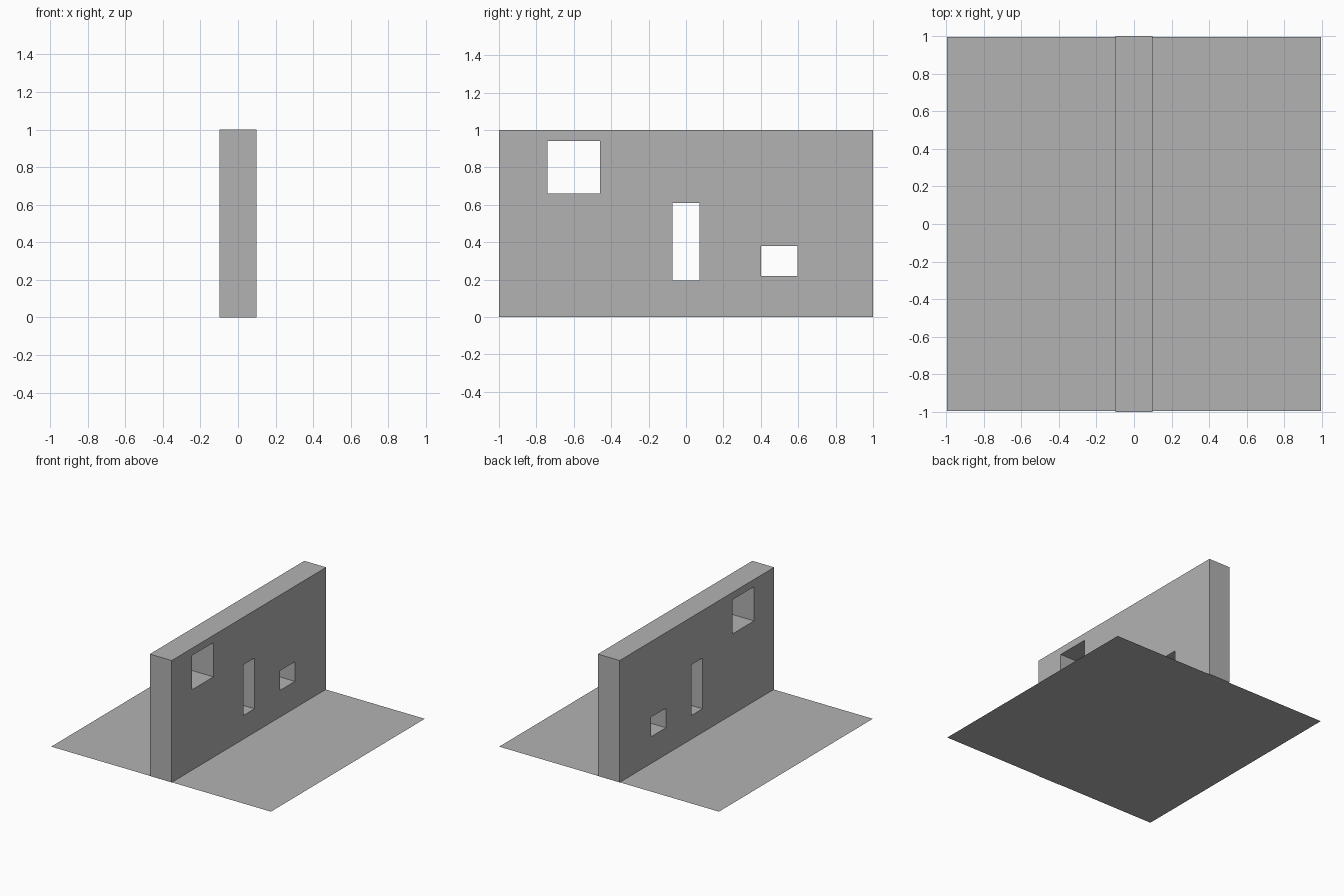
import bpy

if "Cube" in bpy.data.objects:
    bpy.data.objects.remove(bpy.data.objects["Cube"])

grey = bpy.data.materials.new("plain grey")
grey.diffuse_color = (0.448, 0.448, 0.448, 1)
grey.use_nodes = True
grey.node_tree.nodes["Principled BSDF"].inputs["Base Color"].default_value = grey.diffuse_color


def box(name, x, y, z):
    """Axis-aligned box from (min, max) ranges."""
    spans = (x, y, z)
    bpy.ops.mesh.primitive_cube_add(size=1, location=[(a + b) / 2 for a, b in spans])
    ob = bpy.context.object
    ob.name = name
    ob.scale = [b - a for a, b in spans]
    bpy.ops.object.transform_apply(location=True, rotation=False, scale=True)
    ob.data.materials.append(grey)
    return ob


# Flat ground sheet
bpy.ops.mesh.primitive_plane_add(size=1.992)
floor = bpy.context.object
floor.name = "floor"
floor.data.materials.append(grey)

# Thick wall, just clear of the floor sheet
wall = box("wall", (-0.099, 0.099), (-1, 1), (0.001, 1))

# Openings through the wall: y range, z range
openings = {
    "upper_window": ((-0.74, -0.46), (0.66, 0.94)),
    "tall_slot": ((-0.073, 0.073), (0.195, 0.61)),
    "small_window": ((0.40, 0.595), (0.22, 0.38)),
}
for name, (y, z) in openings.items():
    cutter = box(name + "_cutter", (-0.3, 0.3), y, z)
    mod = wall.modifiers.new(name, "BOOLEAN")
    mod.operation = "DIFFERENCE"
    mod.solver = "EXACT"
    mod.object = cutter
    bpy.context.view_layer.objects.active = wall
    bpy.ops.object.modifier_apply(modifier=name)
    bpy.data.objects.remove(cutter, do_unlink=True)
